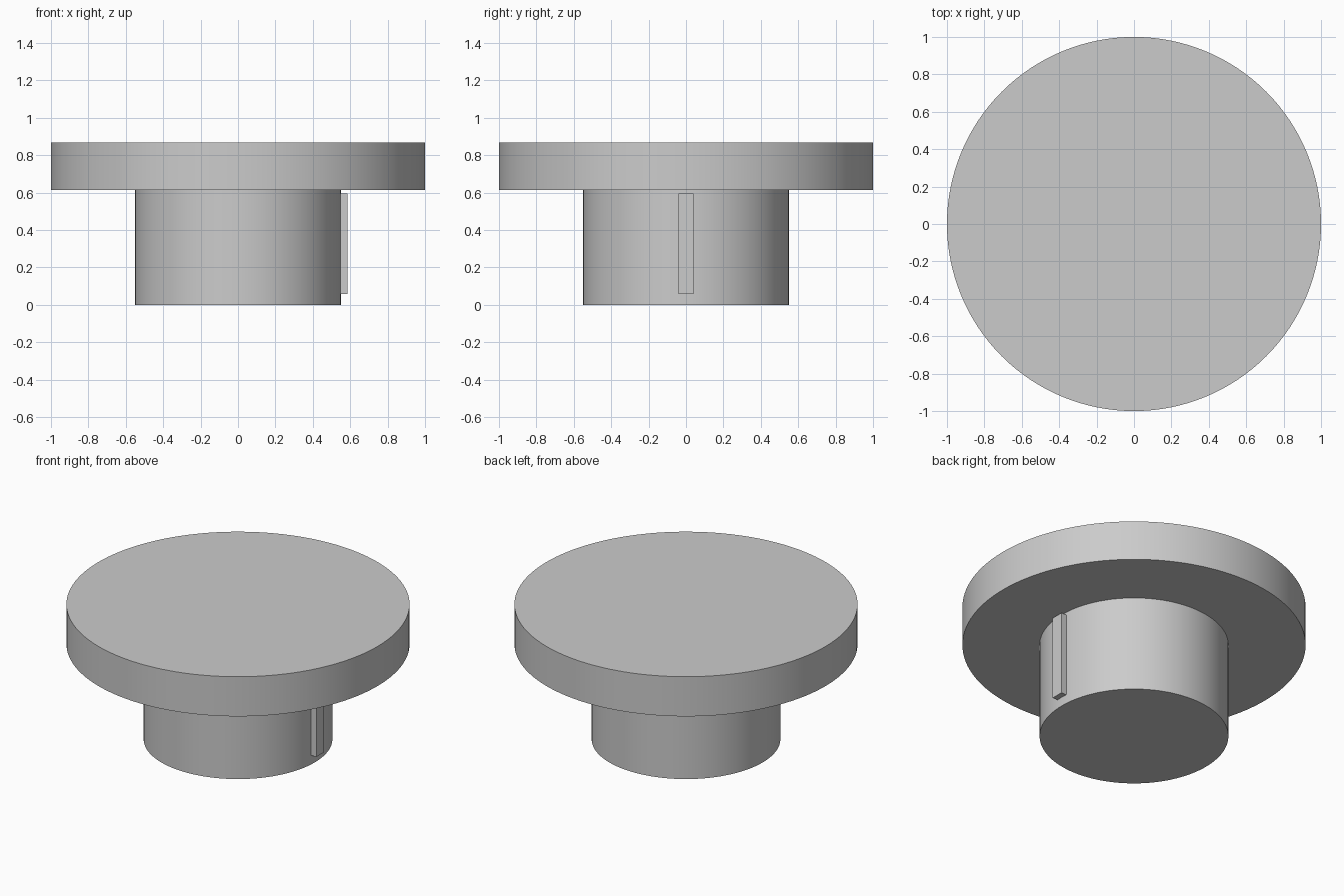
import bpy
import math

cube = bpy.data.objects.get("Cube")
if cube:
    bpy.data.objects.remove(cube, do_unlink=True)

# Single plain grey
grey = bpy.data.materials.new("light_grey")
grey.use_nodes = True
colour = (0.6, 0.6, 0.6, 1)
grey.diffuse_color = colour
grey.node_tree.nodes["Principled BSDF"].inputs["Base Color"].default_value = colour


def disc(name, radius, bottom, top):
    bpy.ops.mesh.primitive_cylinder_add(
        vertices=128, radius=radius, depth=top - bottom,
        location=(0, 0, (bottom + top) / 2))
    obj = bpy.context.object
    obj.name = name
    obj.data.materials.append(grey)
    bpy.ops.object.shade_smooth_by_angle(angle=math.radians(30))
    return obj


def block(name, low, high):
    bpy.ops.mesh.primitive_cube_add(
        size=1, location=[(a + b) / 2 for a, b in zip(low, high)])
    obj = bpy.context.object
    obj.name = name
    obj.scale = [b - a for a, b in zip(low, high)]
    bpy.ops.object.transform_apply(location=False, rotation=False, scale=True)
    obj.data.materials.append(grey)
    return obj


# Narrow plug below, wide cap on top
disc("plug", 0.55, 0, 0.613)
disc("cap", 1.0, 0.613, 0.868)

# Locating key on the left side of the plug
block("locating_key", (0.5, -0.04, 0.058), (0.585, 0.04, 0.595))
